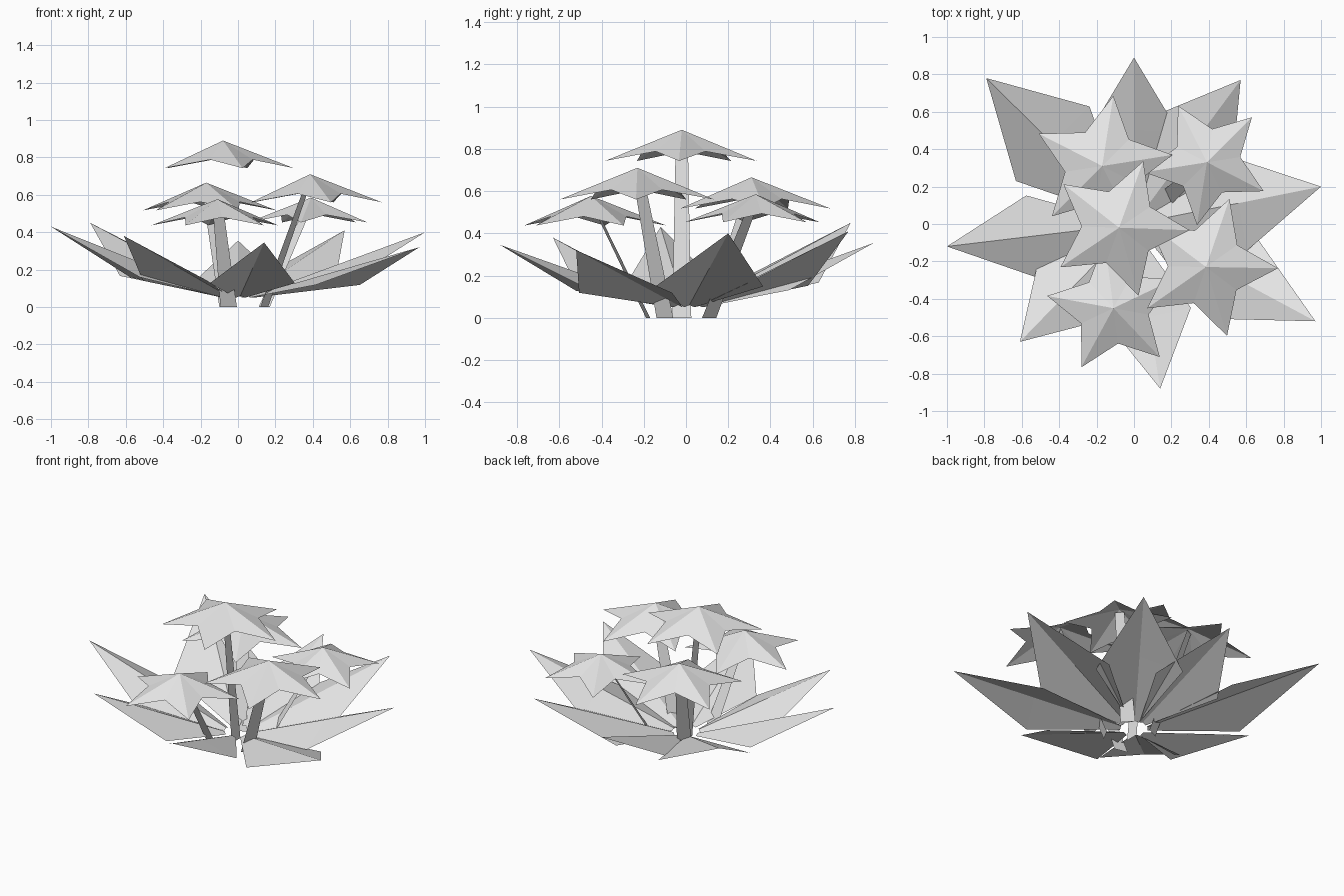
import bpy
import math
from mathutils import Vector

if "Cube" in bpy.data.objects:
    bpy.data.objects.remove(bpy.data.objects["Cube"])

grey = bpy.data.materials.new("pale_grey")
grey.diffuse_color = (0.78, 0.78, 0.78, 1)
grey.use_nodes = True
grey.node_tree.nodes["Principled BSDF"].inputs["Base Color"].default_value = grey.diffuse_color


def make(name, verts, faces):
    mesh = bpy.data.meshes.new(name)
    mesh.from_pydata([tuple(v) for v in verts], [], faces)
    mesh.materials.append(grey)
    obj = bpy.data.objects.new(name, mesh)
    bpy.context.collection.objects.link(obj)
    return obj


def leaf(name, x, y, z, width):
    """Kite leaf with a straight raised keel and drooping sides."""
    tip = Vector((x, y, z))
    out = Vector((x, y, 0)).normalized()
    side = Vector((-out.y, out.x, 0))
    length = math.hypot(x, y)
    base = out * 0.08 + Vector((0, 0, 0.06))
    keel = base.lerp(tip, 0.52)
    edge = out * length * 0.55 + Vector((0, 0, z * 0.37))
    foot = Vector((0, 0, -0.01))
    verts = [base, keel, tip,
             base + side * 0.025 + foot, edge + side * width,
             base - side * 0.025 + foot, edge - side * width]
    make(name, verts, [(0, 1, 4, 3), (1, 2, 4), (0, 5, 6, 1), (1, 6, 2)])


def blossom(name, x, y, z, radius, turn):
    """Five pointed star, folded down from a raised centre."""
    verts = [(x, y, z)]
    for i in range(10):
        r, drop = (radius, 0.39) if i % 2 == 0 else (radius * 0.53, 0.27)
        a = math.radians(turn + 36 * i)
        verts.append((x + r * math.cos(a), y + r * math.sin(a), z - radius * drop))
    make(name, verts, [(0, i + 1, (i + 1) % 10 + 1) for i in range(10)])


def stem(name, foot, top):
    """Flat tapering ribbon, broad side across its lean."""
    a, b = Vector(foot), Vector(top)
    lean = Vector((b.x - a.x, b.y - a.y, 0)).normalized()
    side = Vector((-lean.y, lean.x, 0))
    make(name, [a - side * 0.045, a + side * 0.045, b + side * 0.028, b - side * 0.028],
         [(0, 1, 2, 3)])


# Ring of leaves: tip x, y, z and half width
leaves = [(-0.79, 0.78, 0.45, 0.28), (0.0, 0.89, 0.355, 0.24),
          (0.57, 0.77, 0.41, 0.26), (1.0, 0.2, 0.40, 0.26),
          (0.97, -0.52, 0.32, 0.25), (0.14, -0.88, 0.345, 0.23),
          (-0.61, -0.63, 0.38, 0.24), (-1.0, -0.12, 0.43, 0.22)]
for i, args in enumerate(leaves):
    leaf(f"leaf_{i + 1}", *args)

# Star blossoms with stems: centre, radius, turn, stem foot
flowers = [(-0.08, -0.02, 0.89, 0.378, 70, (0.0, -0.02)),
           (-0.17, 0.31, 0.665, 0.38, 81, (-0.06, 0.10)),
           (0.39, 0.33, 0.585, 0.34, 117, (0.14, 0.11)),
           (0.385, -0.23, 0.71, 0.385, 71, (0.14, -0.10)),
           (-0.11, -0.45, 0.577, 0.36, 97.5, (-0.05, -0.18))]
for i, (x, y, z, r, turn, foot) in enumerate(flowers):
    blossom(f"blossom_{i + 1}", x, y, z, r, turn)
    stem(f"stem_{i + 1}", (*foot, 0), (x, y, z - 0.02))
